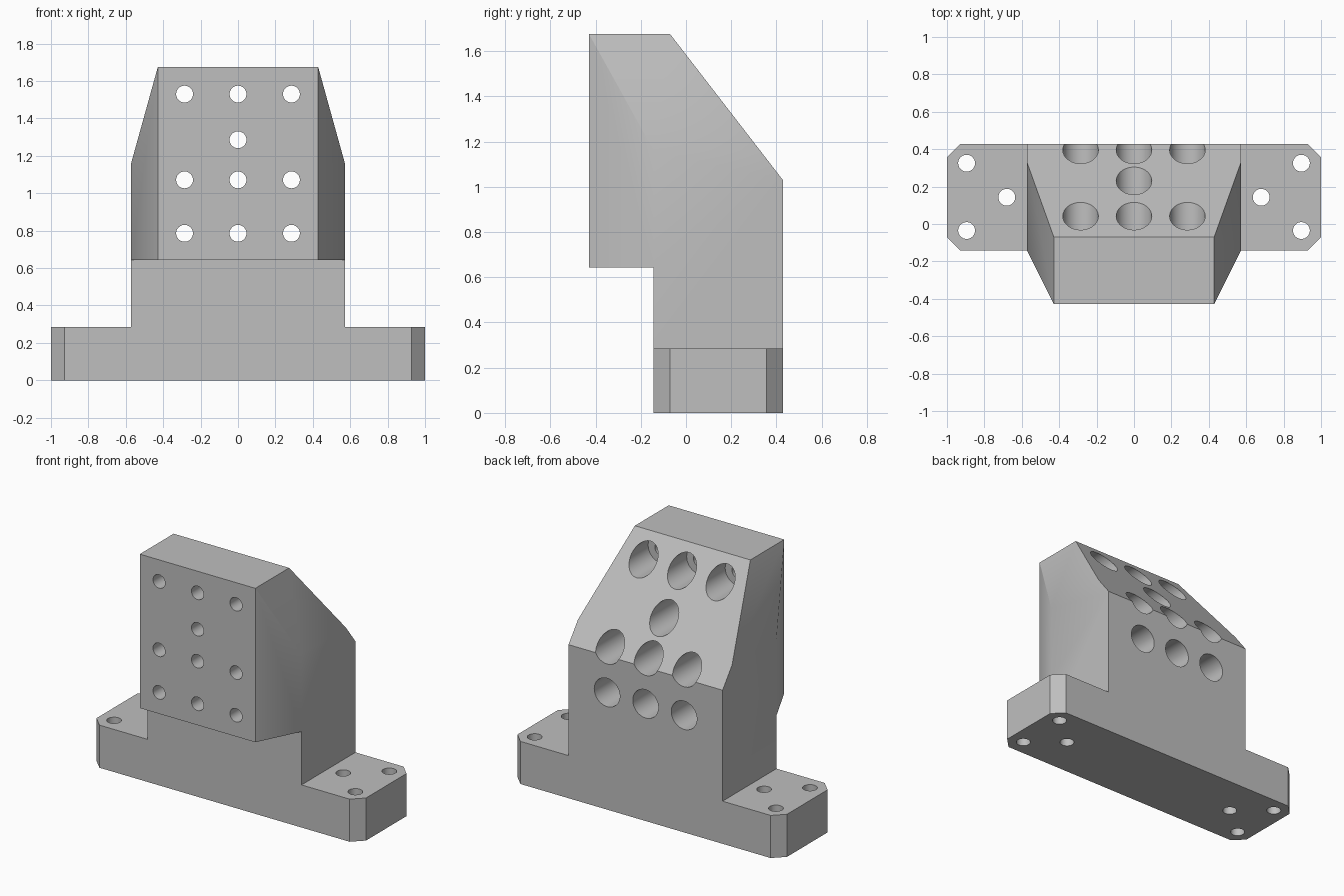
import bpy, bmesh, math
from mathutils import Matrix, Vector

cube = bpy.data.objects.get("Cube")
if cube:
    bpy.data.objects.remove(cube, do_unlink=True)

U = 1 / 7                       # design module
BACK, MID, FRONT = 3 * U, -U, -3 * U
TOP, HEAD_BOTTOM, FOOT_TOP = 1.675, 4.5 * U, 2 * U

steel = bpy.data.materials.new("machined grey")
steel.use_nodes = True
grey = (0.52, 0.52, 0.52, 1)
steel.diffuse_color = grey
steel.node_tree.nodes["Principled BSDF"].inputs["Base Color"].default_value = grey


def finish(bm, name):
    bmesh.ops.recalc_face_normals(bm, faces=bm.faces)
    mesh = bpy.data.meshes.new(name)
    bm.to_mesh(mesh)
    bm.free()
    mesh.materials.append(steel)
    obj = bpy.data.objects.new(name, mesh)
    bpy.context.collection.objects.link(obj)
    return obj


def hull(name, half_points):
    """Convex solid from points mirrored across x = 0."""
    bm = bmesh.new()
    for x, y, z in half_points:
        for side in (-1, 1):
            bm.verts.new((side * x, y, z))
    bmesh.ops.convex_hull(bm, input=bm.verts)
    bmesh.ops.dissolve_limit(bm, angle_limit=math.radians(1), verts=bm.verts, edges=bm.edges)
    return finish(bm, name)


def rods(name, specs):
    """Cylinders given as (start, end, radius)."""
    bm = bmesh.new()
    for start, end, radius in specs:
        a, b = Vector(start), Vector(end)
        turn = (b - a).to_track_quat('Z', 'Y').to_matrix().to_4x4()
        bmesh.ops.create_cone(bm, cap_ends=True, segments=48, radius1=radius, radius2=radius,
                              depth=(b - a).length, matrix=Matrix.Translation((a + b) / 2) @ turn)
    obj = finish(bm, name)
    obj.hide_render = True
    return obj


def combine(target, tool, operation):
    mod = target.modifiers.new(operation.lower(), 'BOOLEAN')
    mod.operation, mod.solver, mod.object = operation, 'EXACT', tool
    bpy.context.view_layer.objects.active = target
    bpy.ops.object.modifier_apply(modifier=mod.name)
    bpy.data.objects.remove(tool, do_unlink=True)


# Foot plate with chamfered corners
c = U / 2
outline = [(1 - c, MID), (1, MID + c), (1, BACK - c), (1 - c, BACK)]
bracket = hull("mounting_bracket", [(x, y, z) for x, y in outline for z in (0, FOOT_TOP)])

# Upright column
column = hull("column", [(4 * U, y, z) for y in (MID, BACK) for z in (0, 0.8)])

# Overhanging head: tapered sides, sloped back
shoulder, heel = 1.16, 1.03
slope_y = BACK - (shoulder - heel) * (BACK + 0.07) / (TOP - heel)
head = hull("head", [
    (3 * U, FRONT, TOP), (3 * U, -0.07, TOP), (3 * U, FRONT, HEAD_BOTTOM),
    (4 * U, MID, shoulder), (4 * U, slope_y, shoulder), (4 * U, BACK, heel),
    (4 * U, MID, HEAD_BOTTOM), (4 * U, BACK, HEAD_BOTTOM)])

combine(bracket, column, 'UNION')
combine(bracket, head, 'UNION')

# Merge coplanar leftovers of the joins
bm = bmesh.new()
bm.from_mesh(bracket.data)
bmesh.ops.remove_doubles(bm, verts=bm.verts, dist=1e-5)
bmesh.ops.dissolve_limit(bm, angle_limit=math.radians(1), verts=bm.verts, edges=bm.edges)
bm.to_mesh(bracket.data)
bm.free()

# Bolt positions: three full rows and one single bolt
bolts = [(x, z) for z in (5.5 * U, 7.5 * U, 1.53) for x in (-2 * U, 0, 2 * U)]
bolts.append((0, 9 * U))
bores = [((x, 0.7, z), (x, MID, z), 0.095) for x, z in bolts]
drills = [((x, -0.6, z), (x, -0.1, z), 0.045) for x, z in bolts]

# Vertical bolt holes in the foot
for side in (-1, 1):
    for x, y in ((0.895, 0.325), (0.895, -0.035), (0.68, U)):
        drills.append(((side * x, y, -0.1), (side * x, y, 0.4), 0.045))

combine(bracket, rods("counterbore_cutter", bores), 'DIFFERENCE')
combine(bracket, rods("drill_cutter", drills), 'DIFFERENCE')

# Smooth bores and blended side tapers, crisp edges elsewhere
bpy.ops.object.select_all(action='DESELECT')
bracket.select_set(True)
bpy.context.view_layer.objects.active = bracket
bpy.ops.object.shade_smooth_by_angle(angle=math.radians(30))
